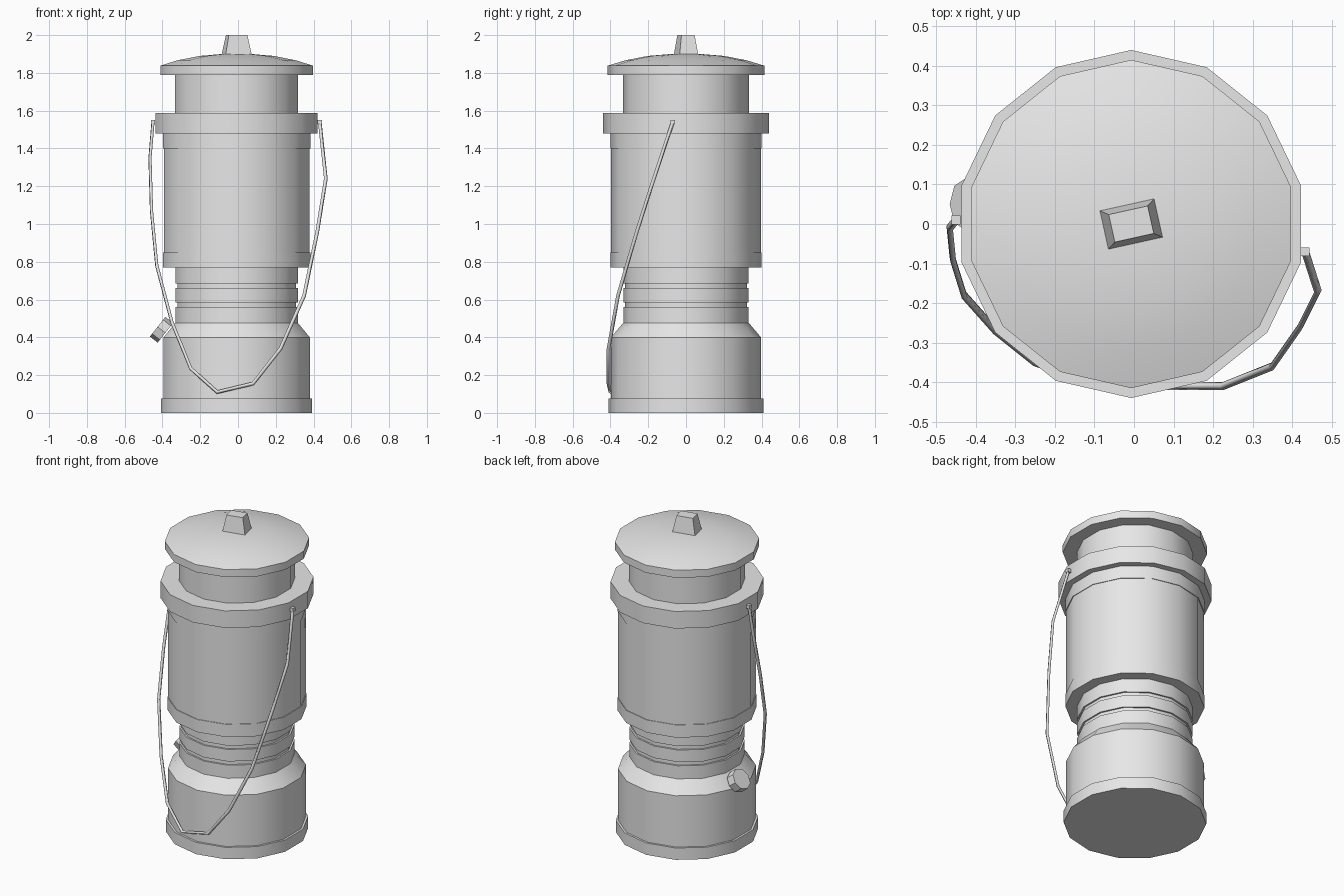
import bpy, bmesh, math
from mathutils import Vector

cube = bpy.data.objects.get("Cube")
if cube:
    bpy.data.objects.remove(cube, do_unlink=True)

SIDES = 14
CX = -0.007  # lantern axis

grey = bpy.data.materials.new("light_grey_metal")
grey.use_nodes = True
grey.diffuse_color = (0.8, 0.8, 0.8, 1)
grey.node_tree.nodes["Principled BSDF"].inputs["Base Color"].default_value = (0.8, 0.8, 0.8, 1)


def select(ob):
    bpy.ops.object.select_all(action='DESELECT')
    ob.select_set(True)
    bpy.context.view_layer.objects.active = ob


def finish(name, bm, smooth=True):
    bmesh.ops.recalc_face_normals(bm, faces=bm.faces)
    mesh = bpy.data.meshes.new(name)
    bm.to_mesh(mesh)
    bm.free()
    mesh.materials.append(grey)
    ob = bpy.data.objects.new(name, mesh)
    bpy.context.collection.objects.link(ob)
    if smooth:
        select(ob)
        bpy.ops.object.shade_smooth_by_angle(angle=math.radians(30))
    return ob


def lathe(name, profile):
    """Turn (radius, height) pairs around the lantern axis and close both ends."""
    bm = bmesh.new()
    rings = []
    for r, z in profile:
        angles = [math.pi / 2 + math.tau * i / SIDES for i in range(SIDES)]
        rings.append([bm.verts.new((CX + r * math.cos(a), r * math.sin(a), z)) for a in angles])
    for low, high in zip(rings, rings[1:]):
        for i in range(SIDES):
            j = (i + 1) % SIDES
            bm.faces.new((low[i], low[j], high[j], high[i]))
    bm.faces.new(rings[0][::-1])
    bm.faces.new(rings[-1])
    return finish(name, bm)


# Turned body parts, bottom to top
lathe("base_rim", [(0.41, 0), (0.41, 0.075)])
lathe("fuel_tank", [(0.397, 0.07), (0.397, 0.4), (0.332, 0.477)])
neck = [(0.332, 0.47)]
for z in (0.56, 0.66):  # two shallow grooves
    neck += [(0.332, z), (0.322, z), (0.322, z + 0.024), (0.332, z + 0.024)]
lathe("burner_neck", neck + [(0.332, 0.78)])
lathe("globe", [(0.4, 0.77), (0.4, 0.85), (0.396, 0.85), (0.396, 1.4), (0.4, 1.4), (0.4, 1.49)])
lathe("collar", [(0.44, 1.48), (0.44, 1.588)])
lathe("chimney", [(0.334, 1.58), (0.334, 1.8)])
lathe("lid", [(0.415, 1.79), (0.415, 1.838), (0.32, 1.867), (0.2, 1.89), (0.08, 1.9)])

# Tapered lid knob
bm = bmesh.new()
bmesh.ops.create_cube(bm, size=1)
for v in bm.verts:
    taper = 0.7 if v.co.z > 0 else 1
    v.co = Vector((v.co.x * 0.144 * taper, v.co.y * 0.102 * taper, v.co.z * 0.11))
knob = finish("lid_knob", bm, smooth=False)
knob.location = (CX, 0, 1.945)
knob.rotation_euler.z = math.radians(12.5)

# Slanted filler cap on the tank shoulder
bm = bmesh.new()
bmesh.ops.create_cone(bm, cap_ends=True, segments=8, radius1=0.066, radius2=0.066, depth=0.052)
cap = finish("filler_cap", bm, smooth=False)
cap.location = (-0.405, 0.05, 0.44)
cap.rotation_euler = Vector((-0.79, 0, 0.62)).to_track_quat('Z', 'Y').to_euler()

# Wire handle hanging against the front
path = [(0.433, -0.07, 1.54), (0.465, -0.17, 1.24), (0.42, -0.26, 0.96), (0.35, -0.36, 0.62),
        (0.225, -0.41, 0.34), (0.08, -0.41, 0.155), (-0.11, -0.4, 0.11), (-0.25, -0.35, 0.235),
        (-0.35, -0.27, 0.48), (-0.43, -0.18, 0.78), (-0.458, -0.09, 1.07), (-0.466, -0.01, 1.35),
        (-0.45, 0.01, 1.54)]
curve = bpy.data.curves.new("handle", 'CURVE')
curve.dimensions = '3D'
curve.bevel_depth = 0.01
curve.bevel_resolution = 0
curve.use_fill_caps = True
spline = curve.splines.new('POLY')
spline.points.add(len(path) - 1)
for point, co in zip(spline.points, path):
    point.co = (*co, 1)
curve.materials.append(grey)
handle = bpy.data.objects.new("handle", curve)
bpy.context.collection.objects.link(handle)
select(handle)
bpy.ops.object.convert(target='MESH')

# Handle pivots on the collar
for name, end in (("left_pivot", path[0]), ("right_pivot", path[-1])):
    bm = bmesh.new()
    bmesh.ops.create_cube(bm, size=0.022)
    pivot = finish(name, bm, smooth=False)
    pivot.location = end
